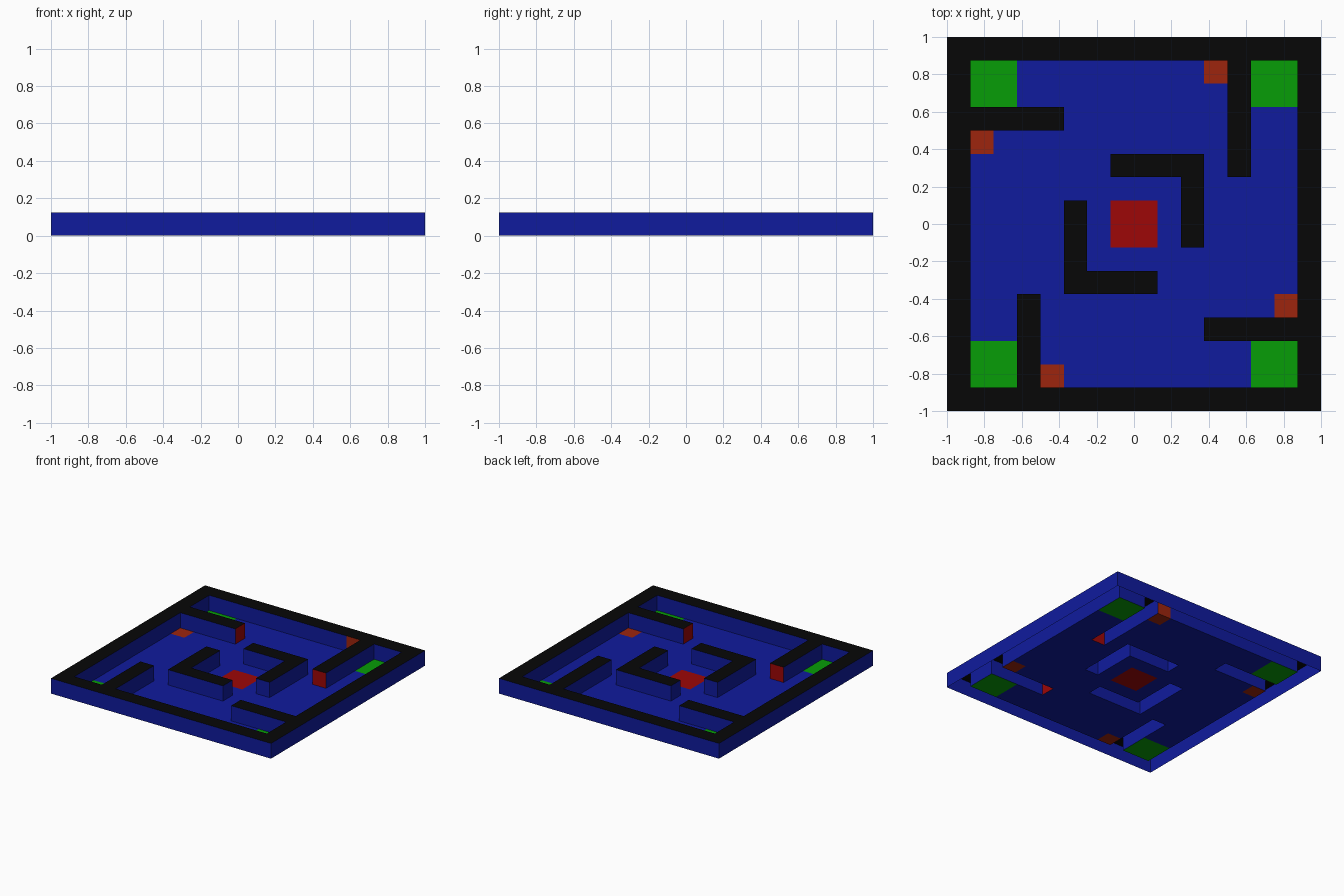
import bpy, bmesh

if "Cube" in bpy.data.objects:
    bpy.data.objects.remove(bpy.data.objects["Cube"])

N, S, H = 16, 0.125, 0.125       # cells per side, cell size, wall height

COLORS = {
    "blue": (0.005, 0.011, 0.34, 1),
    "black": (0.002, 0.002, 0.002, 1),
    "red": (0.34, 0.002, 0.002, 1),
    "green": (0.002, 0.34, 0.002, 1),
    "orange": (0.34, 0.018, 0.004, 1),
}
MATS = {}
for name, col in COLORS.items():
    MATS[name] = bpy.data.materials.new(name)
    MATS[name].diffuse_color = col


def rect(i0, j0, i1, j1):
    """Set of grid cells in a rectangle (upper bounds excluded)."""
    return {(i, j) for i in range(i0, i1) for j in range(j0, j1)}


def flat(cell, z):
    """Upward-facing square of one cell."""
    i, j = cell
    return [(i, j, z), (i + 1, j, z), (i + 1, j + 1, z), (i, j + 1, z)]


def side(cell, d):
    """Upright square on the side d of a wall cell, facing out."""
    mx, my = cell[0] + 0.5 + d[0] / 2, cell[1] + 0.5 + d[1] / 2
    tx, ty = -d[1] / 2, d[0] / 2
    return [(mx - tx, my - ty, 0), (mx + tx, my + ty, 0),
            (mx + tx, my + ty, H), (mx - tx, my - ty, H)]


def build(name, color, quads):
    """Weld squares into one sheet and merge the coplanar faces."""
    bm = bmesh.new()
    for q in quads:
        bm.faces.new([bm.verts.new((x * S - 1, y * S - 1, z)) for x, y, z in q])
    bmesh.ops.remove_doubles(bm, verts=bm.verts[:], dist=1e-4)
    bmesh.ops.dissolve_limit(bm, angle_limit=0.01, verts=bm.verts[:], edges=bm.edges[:])
    bmesh.ops.triangulate(bm, faces=[f for f in bm.faces if len(f.verts) > 4])
    me = bpy.data.meshes.new(name)
    bm.to_mesh(me)
    bm.free()
    me.materials.append(MATS[color])
    ob = bpy.data.objects.new(name, me)
    bpy.context.collection.objects.link(ob)


# Layout: rim, four wall spurs and two L-shaped centre walls
board = rect(0, 0, N, N)
walls = board - rect(1, 1, N - 1, N - 1)
for r in [(1, 12, 5, 13), (11, 3, 15, 4), (3, 1, 4, 5), (12, 10, 13, 15),
          (7, 10, 11, 11), (10, 7, 11, 11), (5, 5, 6, 9), (5, 5, 9, 6)]:
    walls |= rect(*r)

# Coloured floor areas
corner_pads = set()
for i in (1, 13):
    for j in (1, 13):
        corner_pads |= rect(i, j, i + 2, j + 2)
centre_pad = rect(7, 7, 9, 9)
markers = {(11, 14), (1, 11), (14, 4), (4, 1)}
floor = board - walls - corner_pads - centre_pad - markers

# Wall sides: every edge between a wall cell and an open cell or the outside
sides = {((i, j), d) for i, j in walls for d in [(1, 0), (-1, 0), (0, 1), (0, -1)]
         if (i + d[0], j + d[1]) not in walls}
wall_ends = {((4, 12), (1, 0)), ((11, 3), (-1, 0)), ((3, 4), (0, 1)), ((12, 10), (0, -1))}
marker_side = {((11, 15), (0, -1))}

# Parts
build("floor", "blue", [flat(c, 0) for c in sorted(floor)])
build("corner_pads", "green", [flat(c, 0) for c in sorted(corner_pads)])
build("centre_pad", "red", [flat(c, 0) for c in sorted(centre_pad)])
build("markers", "orange", [flat(c, 0) for c in sorted(markers)]
      + [side(*s) for s in marker_side])
build("wall_tops", "black", [flat(c, H) for c in sorted(walls)])
build("wall_sides", "blue", [side(*s) for s in sorted(sides - wall_ends - marker_side)])
build("wall_ends", "red", [side(*s) for s in sorted(wall_ends)])

for m in bpy.data.materials:
    if m.users and not m.is_grease_pencil:
        m.use_nodes = True
        m.node_tree.nodes["Principled BSDF"].inputs["Base Color"].default_value = m.diffuse_color
